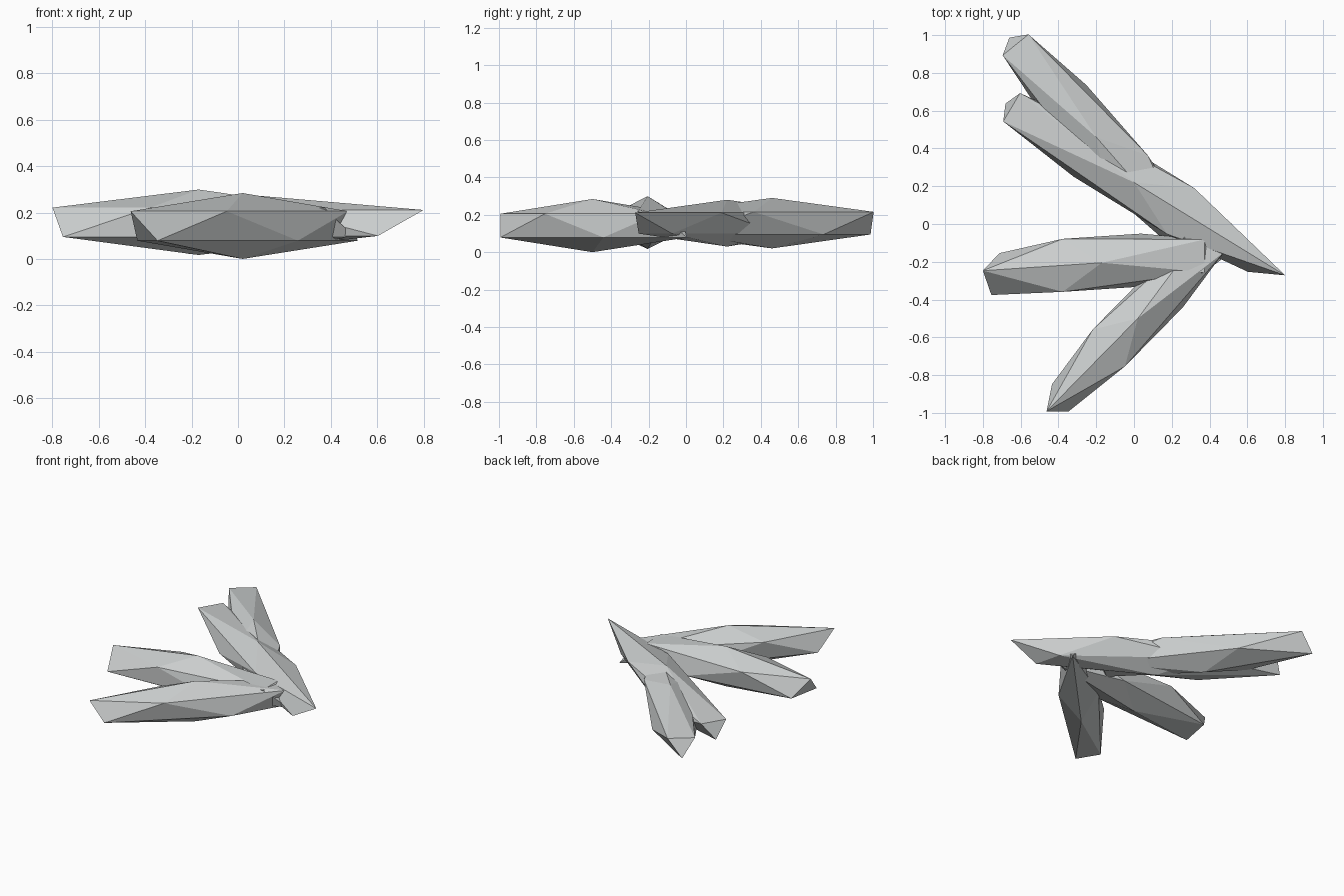
import bpy
import bmesh
from mathutils import Vector

if "Cube" in bpy.data.objects:
    bpy.data.objects.remove(bpy.data.objects["Cube"], do_unlink=True)

# Single pale grey material
grey = bpy.data.materials.new("pale_grey")
grey.use_nodes = True
grey.diffuse_color = (0.6, 0.62, 0.62, 1)
grey.node_tree.nodes["Principled BSDF"].inputs["Base Color"].default_value = grey.diffuse_color


def crystal(name, centre, length, width, height, front=0.894, back=0.894, corner=None):
    """Stretched icosahedron: length and width are ground-plane half axes.
    front and back set the tip reach, corner moves one lower front vertex."""
    bm = bmesh.new()
    bmesh.ops.create_icosphere(bm, subdivisions=1, radius=1)
    u, v = Vector((*length, 0)), Vector((*width, 0))
    for vert in bm.verts:
        x, y, z = vert.co
        if x > 0.8:
            x = front
        elif x < -0.8:
            x = -back
        elif corner and x > 0.6 and y > 0 and z < 0:
            x, y = corner
        vert.co = Vector(centre) + u * x + v * y + Vector((0, 0, height * z))
    bmesh.ops.recalc_face_normals(bm, faces=bm.faces)
    mesh = bpy.data.meshes.new(name)
    bm.to_mesh(mesh)
    bm.free()
    mesh.materials.append(grey)
    bpy.context.collection.objects.link(bpy.data.objects.new(name, mesh))


# Four long shards fanning out from a shared root on the left
crystal("back_shard", (-0.2, 0.46, 0.155), (0.59, -0.675), (0.13, 0.105), 0.135,
        front=0.8, back=0.78)
crystal("long_shard", (0, 0.22, 0.155), (0.895, -0.55), (0.085, 0.143), 0.125,
        back=0.76, corner=(0.6, 0.25))
crystal("side_shard", (-0.17, -0.205, 0.158), (-0.75, -0.05), (0, -0.165), 0.141,
        front=0.84, corner=(0.78, 0.8))
crystal("front_shard", (0.02, -0.5, 0.142), (-0.555, -0.565), (0.1, -0.115), 0.142,
        front=0.87, corner=(0.76, 0.55))
